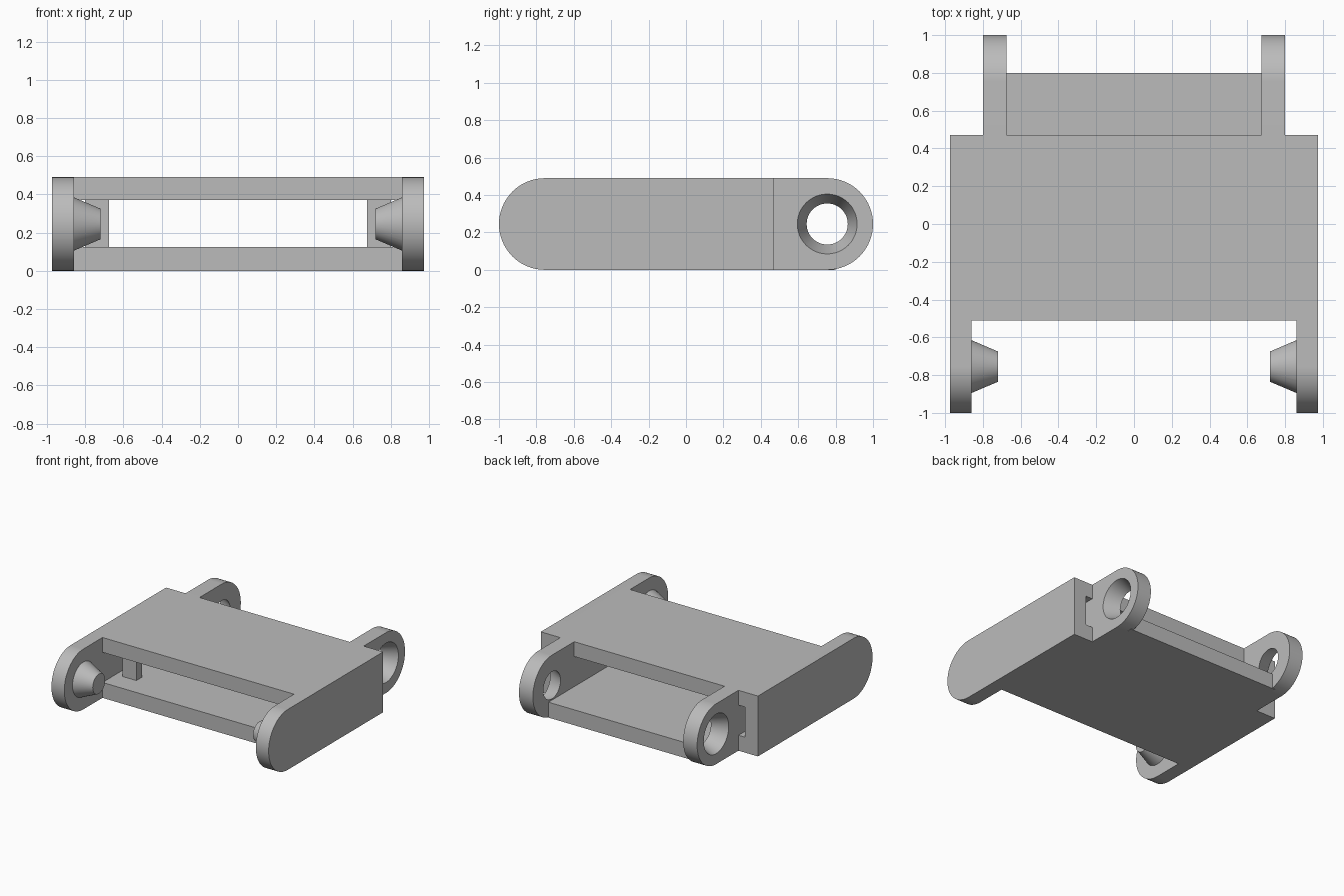
import bpy, bmesh, math
from mathutils import Matrix

cube = bpy.data.objects.get("Cube")
if cube:
    bpy.data.objects.remove(cube, do_unlink=True)

HEIGHT = 0.49
R = HEIGHT / 2          # rounded end radius
PIVOT = 1 - R           # distance of both pivots from the centre
FLOOR, CEILING = 0.125, 0.37

grey = bpy.data.materials.new("plain grey")
grey.use_nodes = True
colour = (0.5, 0.5, 0.5, 1)
grey.diffuse_color = colour
grey.node_tree.nodes["Principled BSDF"].inputs["Base Color"].default_value = colour


def add_object(name, bm):
    bmesh.ops.recalc_face_normals(bm, faces=bm.faces)
    mesh = bpy.data.meshes.new(name)
    bm.to_mesh(mesh)
    bm.free()
    mesh.materials.append(grey)
    obj = bpy.data.objects.new(name, mesh)
    bpy.context.collection.objects.link(obj)
    return obj


def extrude_profile(name, profile, x0, x1):
    """Extrude a (y, z) outline from x0 to x1."""
    bm = bmesh.new()
    face = bm.faces.new([bm.verts.new((x0, y, z)) for y, z in profile])
    ext = bmesh.ops.extrude_face_region(bm, geom=[face])
    moved = [v for v in ext["geom"] if isinstance(v, bmesh.types.BMVert)]
    bmesh.ops.translate(bm, verts=moved, vec=(x1 - x0, 0, 0))
    return add_object(name, bm)


def box(name, x0, x1, y0, y1, z0, z1):
    return extrude_profile(name, [(y0, z0), (y1, z0), (y1, z1), (y0, z1)], x0, x1)


def rounded_arm(name, x0, x1, flat_y, direction):
    """Plate with a square end at flat_y and a round end toward direction."""
    steps = 32
    outline = [(flat_y, 0)]
    for i in range(steps + 1):
        a = math.pi * i / steps - math.pi / 2
        outline.append((direction * (PIVOT + R * math.cos(a)), R + R * math.sin(a)))
    outline.append((flat_y, HEIGHT))
    return extrude_profile(name, outline, x0, x1)


def cone(name, x0, x1, r0, r1, y):
    """Truncated cone along x, radius r0 at x0 and r1 at x1."""
    bm = bmesh.new()
    bmesh.ops.create_cone(bm, cap_ends=True, segments=48, radius1=r0, radius2=r1,
                          depth=abs(x1 - x0))
    turn = Matrix.Rotation(math.copysign(math.pi / 2, x1 - x0), 4, 'Y')
    place = Matrix.Translation(((x0 + x1) / 2, y, R))
    bmesh.ops.transform(bm, matrix=place @ turn, verts=bm.verts)
    return add_object(name, bm)


def combine(target, other, operation):
    other.hide_render = True
    mod = target.modifiers.new("combine", 'BOOLEAN')
    mod.operation, mod.solver, mod.object = operation, 'EXACT', other
    bpy.context.view_layer.objects.active = target
    bpy.ops.object.modifier_apply(modifier=mod.name)
    bpy.data.objects.remove(other, do_unlink=True)


# Floor plate with its narrow rear tongue, and the shorter roof plate
link = box("link_body", -0.9, 0.9, -0.51, 0.47, 0, FLOOR)
combine(link, box("rear_tongue", -0.7, 0.7, 0.3, 0.80, 0, FLOOR), 'UNION')
parts = [box("roof_plate", -0.9, 0.9, -0.51, 0.47, CEILING, HEIGHT)]

for s in (-1, 1):
    # Outer wall with the round front end, and its tapered pin
    parts.append(rounded_arm("outer_wall", s * 0.86, s * 0.975, 0.47, -1))
    parts.append(cone("pivot_pin", s * 0.9, s * 0.72, 0.157, 0.08, -PIVOT))
    # Inner arm with the round rear end and a tapered socket
    arm = rounded_arm("inner_arm", s * 0.675, s * 0.80, -0.05, 1)
    combine(arm, cone("socket_cutter", s * 0.85, s * 0.625, 0.18, 0.09, PIVOT), 'DIFFERENCE')
    parts.append(arm)
    # Short post between floor and roof near the front
    parts.append(box("front_post", s * 0.675, s * 0.80, -0.34, -0.27, 0.06, 0.43))

for part in parts:
    combine(link, part, 'UNION')

# Smooth the round ends, pins and sockets, keep all edges crisp
bpy.ops.object.select_all(action='DESELECT')
link.select_set(True)
bpy.context.view_layer.objects.active = link
bpy.ops.object.shade_smooth_by_angle(angle=math.radians(20))
normals = link.modifiers.new("flat_face_normals", 'WEIGHTED_NORMAL')
normals.keep_sharp = True
